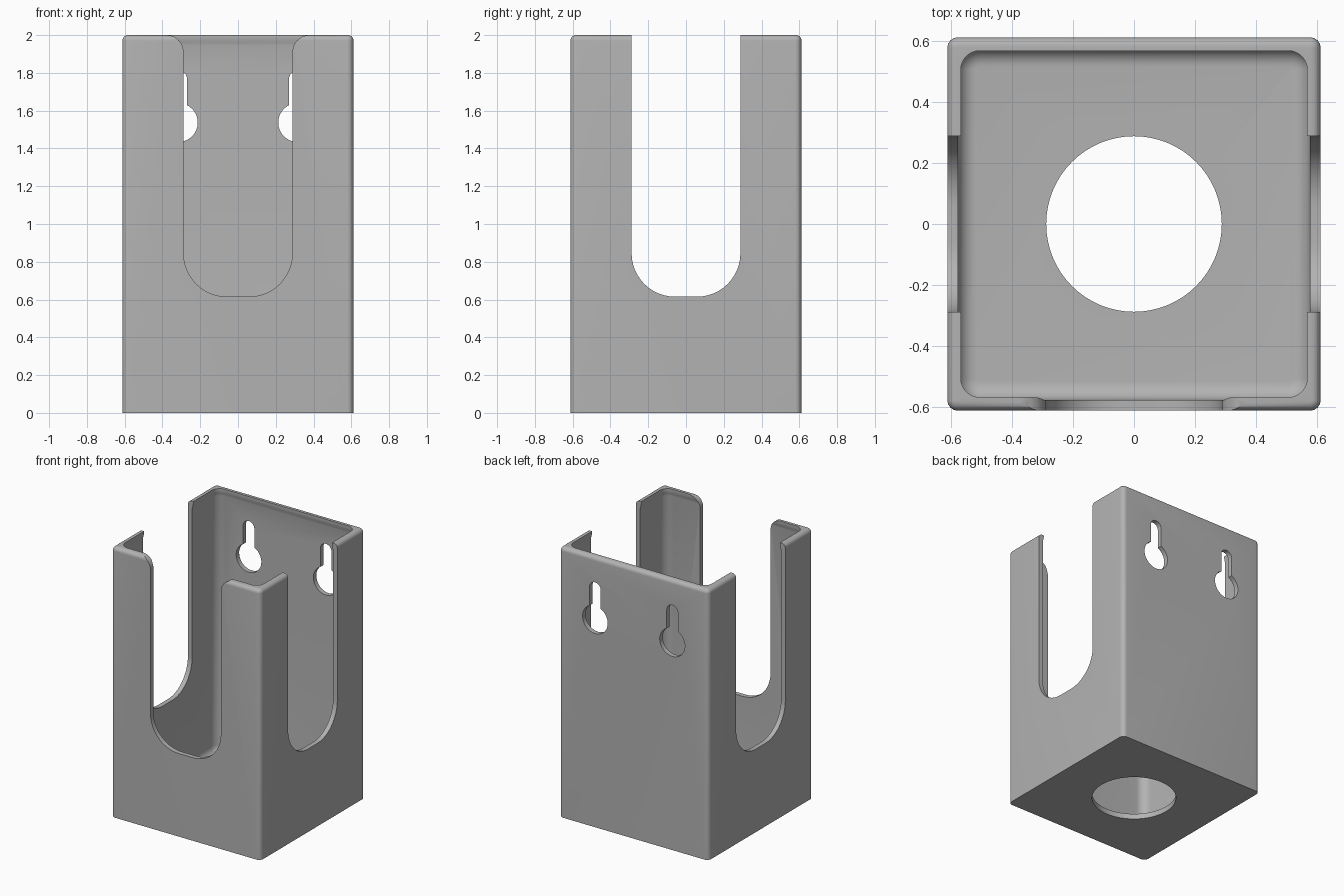
import bpy, bmesh, math
from mathutils import Vector

if "Cube" in bpy.data.objects:
    bpy.data.objects.remove(bpy.data.objects["Cube"])

grey = bpy.data.materials.new("plain grey")
grey.diffuse_color = (0.45, 0.45, 0.45, 1)
grey.use_nodes = True
grey.node_tree.nodes["Principled BSDF"].inputs["Base Color"].default_value = grey.diffuse_color


def arc(cx, cy, r, a0, a1, n=12):
    """Points on an arc, angles in degrees."""
    return [(cx + r * math.cos(math.radians(a0 + (a1 - a0) * i / n)),
             cy + r * math.sin(math.radians(a0 + (a1 - a0) * i / n))) for i in range(n + 1)]


def rounded_square(half, r, n=8):
    c = half - r
    return [p for sx, sy, a in ((1, 1, 0), (-1, 1, 90), (-1, -1, 180), (1, -1, 270))
            for p in arc(sx * c, sy * c, r, a, a + 90, n)]


def make_object(name, bm):
    bmesh.ops.recalc_face_normals(bm, faces=bm.faces)
    mesh = bpy.data.meshes.new(name)
    bm.to_mesh(mesh)
    bm.free()
    mesh.materials.append(grey)
    ob = bpy.data.objects.new(name, mesh)
    bpy.context.collection.objects.link(ob)
    return ob


def prism(name, pts, place, depth):
    """Closed outline, placed in space and extruded along a vector."""
    bm = bmesh.new()
    face = bm.faces.new([bm.verts.new(place(u, v)) for u, v in pts])
    new = bmesh.ops.extrude_face_region(bm, geom=[face])["geom"]
    bmesh.ops.translate(bm, vec=Vector(depth),
                        verts=[g for g in new if isinstance(g, bmesh.types.BMVert)])
    return make_object(name, bm)


# Holder body: rounded-square rings (half width, height, corner radius)
OUT, INN, TOP = 0.612, 0.577, 2.0
rings = [(OUT, 0, 0.034)]
rings += [(h, z, h - OUT + 0.034) for h, z in arc(OUT - 0.03, TOP - 0.03, 0.03, 0, 90, 6)]
# small inward lip below the rim, then the inner wall
rings += [(h, z, 0.07 + h - INN) for h, z in
          ((0.568, TOP), (0.568, 1.985), (0.570, 1.972), (0.574, 1.958), (INN, 1.945))]
# fillet between inner wall and floor
rings += [(h, z, 0.07 + h - INN) for h, z in arc(INN - 0.06, 0.10, 0.06, 0, -90, 8)]

bm = bmesh.new()
loops = [[bm.verts.new((x, y, z)) for x, y in rounded_square(h, r)] for h, z, r in rings]
for a, b in zip(loops, loops[1:]):
    n = len(a)
    for i in range(n):
        bm.faces.new((a[i], a[(i + 1) % n], b[(i + 1) % n], b[i]))
bm.faces.new(loops[0])
bm.faces.new(loops[-1])
body = make_object("holder_body", bm)

# Slot outlines: round bottom corners, straight or flared at the top
W, BOTTOM, R, FLARE = 0.288, 0.615, 0.23, 0.09
bowl = (arc(-W + R, BOTTOM + R, R, 180, 270) + arc(W - R, BOTTOM + R, R, 270, 360))
straight = bowl + [(W, 2.2), (-W, 2.2)]
flared = (bowl + arc(W + FLARE, TOP - FLARE, FLARE, 180, 90)
          + [(W + FLARE, 2.2), (-W - FLARE, 2.2)]
          + arc(-W - FLARE, TOP - FLARE, FLARE, 90, 0))

cutters = [
    prism("side_slot_cutter", straight, lambda u, v: (-1, u, v), (2, 0, 0)),
    prism("front_slot_cutter", flared, lambda u, v: (u, -1, v), (0, 1, 0)),
    prism("floor_hole_cutter", arc(0, 0, 0.288, 0, 360 * 63 / 64, 63),
          lambda u, v: (u, v, -0.2), (0, 0, 0.5)),
]

# Keyholes for hanging on the back wall
KR, KW, KZ = 0.103, 0.046, 1.537
a = math.degrees(math.acos(KW / KR))
keyhole = arc(0, KZ, KR, 180 - a, 360 + a, 32) + arc(0, 1.767, KW, 0, 180, 12)
for side in (-1, 1):
    cutters.append(prism("keyhole_cutter", keyhole,
                         lambda u, v: (u + side * 0.316, 0.4, v), (0, 0.5, 0)))

# Cut all openings
bpy.context.view_layer.objects.active = body
body.select_set(True)
for c in cutters:
    m = body.modifiers.new("cut", 'BOOLEAN')
    m.operation, m.solver, m.object = 'DIFFERENCE', 'EXACT', c
    bpy.ops.object.modifier_apply(modifier=m.name)
    bpy.data.objects.remove(c, do_unlink=True)

bpy.ops.object.select_all(action='DESELECT')
body.select_set(True)
bpy.ops.object.shade_smooth_by_angle(angle=math.radians(30))
